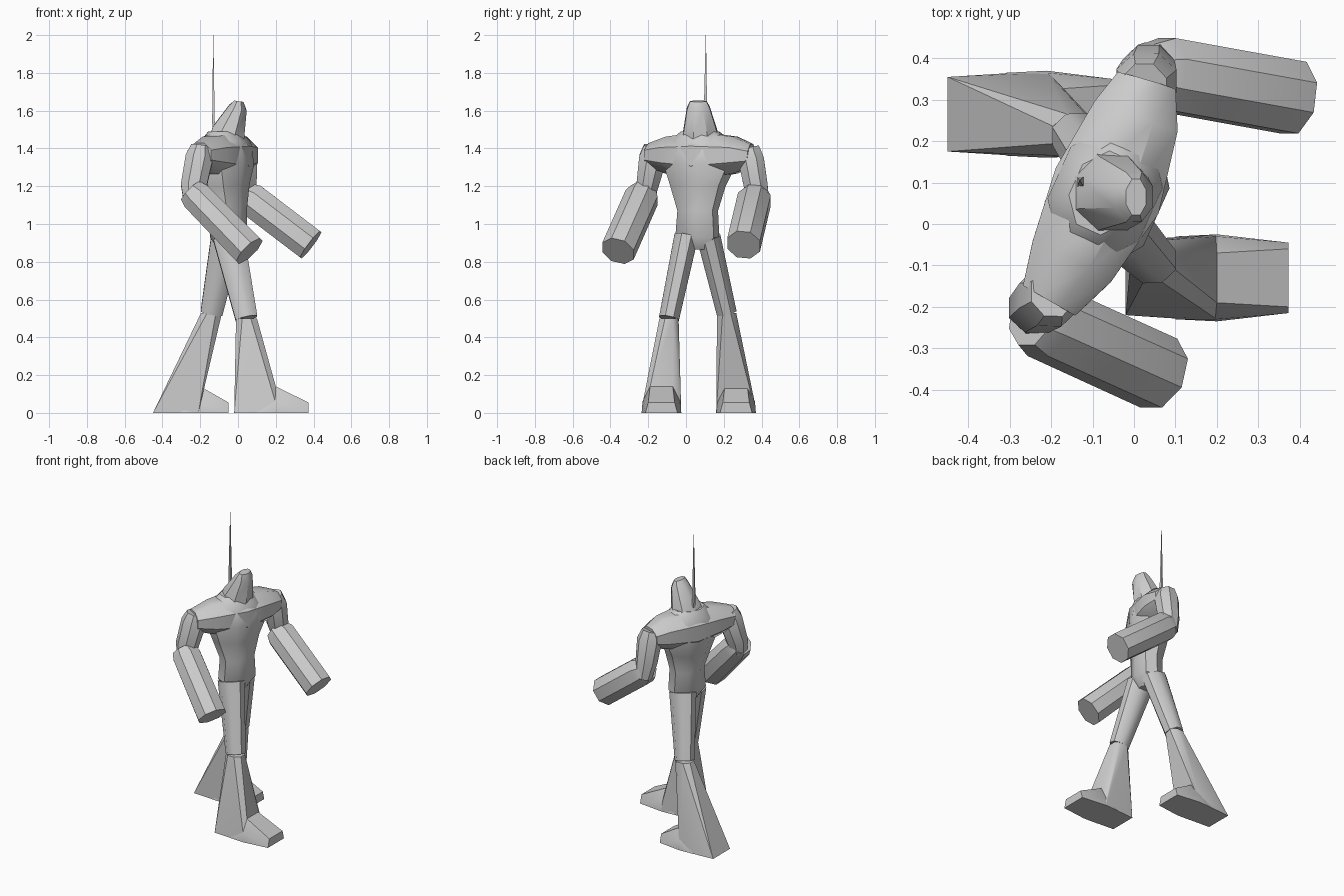
import bpy, bmesh, math
from mathutils import Vector

if "Cube" in bpy.data.objects:
    bpy.data.objects.remove(bpy.data.objects["Cube"])


def finish(bm, name, angle=40):
    bmesh.ops.recalc_face_normals(bm, faces=bm.faces)
    me = bpy.data.meshes.new(name)
    bm.to_mesh(me)
    bm.free()
    ob = bpy.data.objects.new(name, me)
    bpy.context.collection.objects.link(ob)
    bpy.ops.object.select_all(action='DESELECT')
    ob.select_set(True)
    bpy.context.view_layer.objects.active = ob
    bpy.ops.object.shade_smooth_by_angle(angle=math.radians(angle))
    return ob


def tube(name, rings, hint=(1, 0, 0), n=8, angle=40):
    """Loft of elliptical rings (centre, radius along hint, radius across)."""
    bm = bmesh.new()
    pts = [Vector(r[0]) for r in rings]
    loops = []
    for i, (c, ru, rv) in enumerate(rings):
        t = (pts[min(i + 1, len(pts) - 1)] - pts[max(i - 1, 0)]).normalized()
        h = Vector(hint)
        u = (h - t * h.dot(t)).normalized()
        v = t.cross(u)
        loops.append([bm.verts.new(pts[i]
                                   + u * ru * math.cos(math.tau * (k + .5) / n) * 1.05
                                   + v * rv * math.sin(math.tau * (k + .5) / n) * 1.05)
                      for k in range(n)])
    for a, b in zip(loops, loops[1:]):
        for k in range(n):
            j = (k + 1) % n
            bm.faces.new((a[k], a[j], b[j], b[k]))
    bm.faces.new(loops[0])
    bm.faces.new(loops[-1])
    return finish(bm, name, angle)


def hull(name, pts):
    bm = bmesh.new()
    for p in pts:
        bm.verts.new(p)
    r = bmesh.ops.convex_hull(bm, input=bm.verts)
    junk = {g for g in r['geom_interior'] if isinstance(g, bmesh.types.BMVert)}
    bmesh.ops.delete(bm, geom=list(junk), context='VERTS')
    return finish(bm, name, 35)


def leg(side, hip, knee, y, heel, mid, toe, instep):
    """Thigh, flared shin and wedge foot."""
    k = Vector(knee)
    tube(side + "_thigh", [(hip, .085, .065), (k, .06, .055)])
    ring = [k + Vector((.06 * math.cos(a), .055 * math.sin(a), 0))
            for a in (math.tau * (i + .5) / 8 for i in range(8))]
    pair = lambda x, w, z: [(x, y - w, z), (x, y + w, z)]
    hull(side + "_shin", ring + pair(heel, .09, 0) + pair(mid, .105, 0)
         + pair(mid, .1, .05) + pair(instep, .06, .14))
    hull(side + "_foot", pair(instep, .06, .14) + pair(mid - .1, .1, 0) + pair(mid, .105, 0)
         + pair(mid, .1, .06) + pair(toe, .085, 0) + pair(toe, .07, .055))


# legs in mid stride
leg("right", (-.05, 0, .93), (.045, -.09, .5), -.13, -.02, .2, .373, .2)
leg("left", (-.06, .12, .93), (-.14, .215, .53), .265, -.45, -.21, -.05, -.2)

# torso, twisted so the left shoulder leads
twist = (.91, -.41, 0)
tube("torso", [((-.05, .06, .865), .05, .06), ((-.05, .06, .93), .09, .115),
               ((-.05, .062, 1.07), .09, .105), ((-.06, .062, 1.2), .11, .145),
               ((-.065, .07, 1.31), .135, .19), ((-.07, .075, 1.43), .125, .17),
               ((-.07, .075, 1.49), .08, .1)], hint=twist)
tube("shoulders", [((-.205, -.185, 1.365), .075, .065), ((-.15, -.09, 1.365), .11, .1),
                   ((-.065, .08, 1.36), .14, .13), ((.005, .26, 1.365), .11, .1),
                   ((.03, .345, 1.36), .075, .065)], hint=twist)

# head and neck
tube("head", [((-.07, .075, 1.38), .1, .12), ((-.05, .075, 1.49), .09, .092),
              ((0, .065, 1.615), .05, .062), ((.005, .065, 1.65), .025, .045)])

# arms
tube("right_upper_arm", [((-.195, -.165, 1.41), .055, .06), ((-.205, -.175, 1.35), .075, .075),
                         ((-.235, -.205, 1.2), .07, .06), ((-.24, -.22, 1.12), .05, .05)])
tube("left_upper_arm", [((.025, .33, 1.4), .055, .06), ((.03, .345, 1.34), .075, .07),
                        ((.035, .37, 1.2), .065, .065), ((.045, .39, 1.1), .05, .05)])
tube("right_forearm", [((-.25, -.225, 1.175), .07, .07), ((-.215, -.235, 1.14), .09, .085),
                       ((.06, -.36, .857), .09, .09)], hint=(0, 1, 0))
tube("left_forearm", [((.03, .367, 1.155), .07, .07), ((.07, .362, 1.13), .09, .09),
                      ((.385, .305, .89), .09, .09)], hint=(0, 1, 0))

# thin spike rising behind the neck
tube("spike", [((-.125, .1, 1.4), .012, .022), ((-.13, .103, 1.55), .009, .013),
               ((-.131, .105, 2.0), .001, .001)], n=4)
